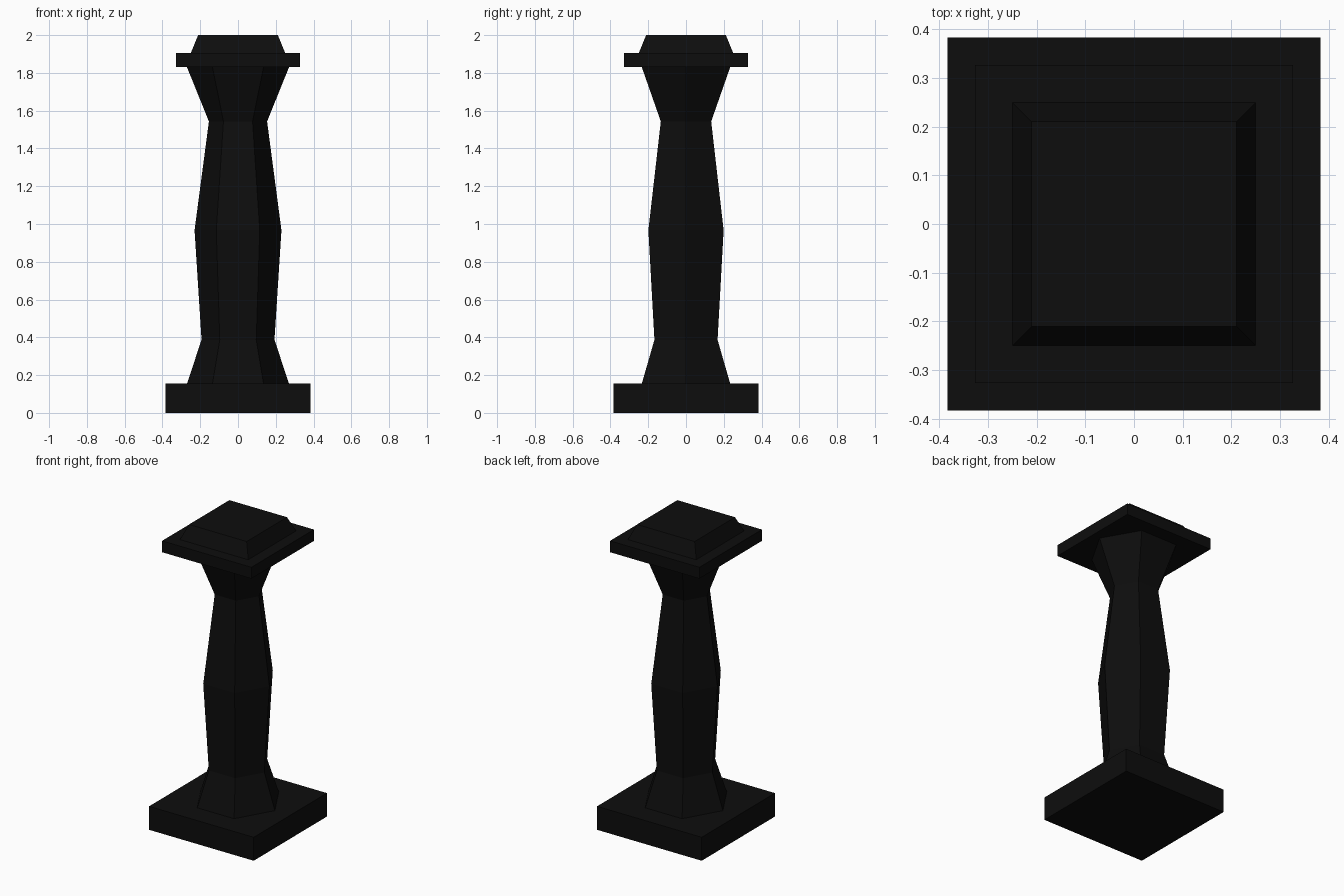
import bpy, bmesh, math

if "Cube" in bpy.data.objects:
    bpy.data.objects.remove(bpy.data.objects["Cube"])

black = bpy.data.materials.new("near_black")
black.diffuse_color = (0.004, 0.004, 0.004, 1)
black.use_nodes = True
black.node_tree.nodes["Principled BSDF"].inputs["Base Color"].default_value = black.diffuse_color


def loft(name, sides, rings, turn=0.0):
    """Stack regular polygon rings (radius, z) into a closed solid."""
    bm = bmesh.new()
    loops = []
    for r, z in rings:
        loops.append([bm.verts.new((r * math.cos(turn + 2 * math.pi * i / sides),
                                    r * math.sin(turn + 2 * math.pi * i / sides), z))
                      for i in range(sides)])
    for a, b in zip(loops, loops[1:]):
        for i in range(sides):
            j = (i + 1) % sides
            bm.faces.new((a[i], a[j], b[j], b[i]))
    bm.faces.new(loops[0][::-1])
    bm.faces.new(loops[-1])
    mesh = bpy.data.meshes.new(name)
    bm.to_mesh(mesh)
    bm.free()
    mesh.materials.append(black)
    obj = bpy.data.objects.new(name, mesh)
    bpy.context.collection.objects.link(obj)
    return obj


def square(name, rings):
    """Square solid from (half width, z) rings."""
    return loft(name, 4, [(h * math.sqrt(2), z) for h, z in rings], math.pi / 4)


# square plinth
square("base_plinth", [(0.383, 0), (0.383, 0.155)])
# six-sided waisted shaft
loft("shaft", 6, [(0.27, 0.155), (0.193, 0.387), (0.23, 0.967), (0.154, 1.543), (0.27, 1.83)])
# flat slab and tapered block on top
square("cap_slab", [(0.327, 1.83), (0.327, 1.905)])
square("cap_block", [(0.25, 1.905), (0.211, 2.0)])
